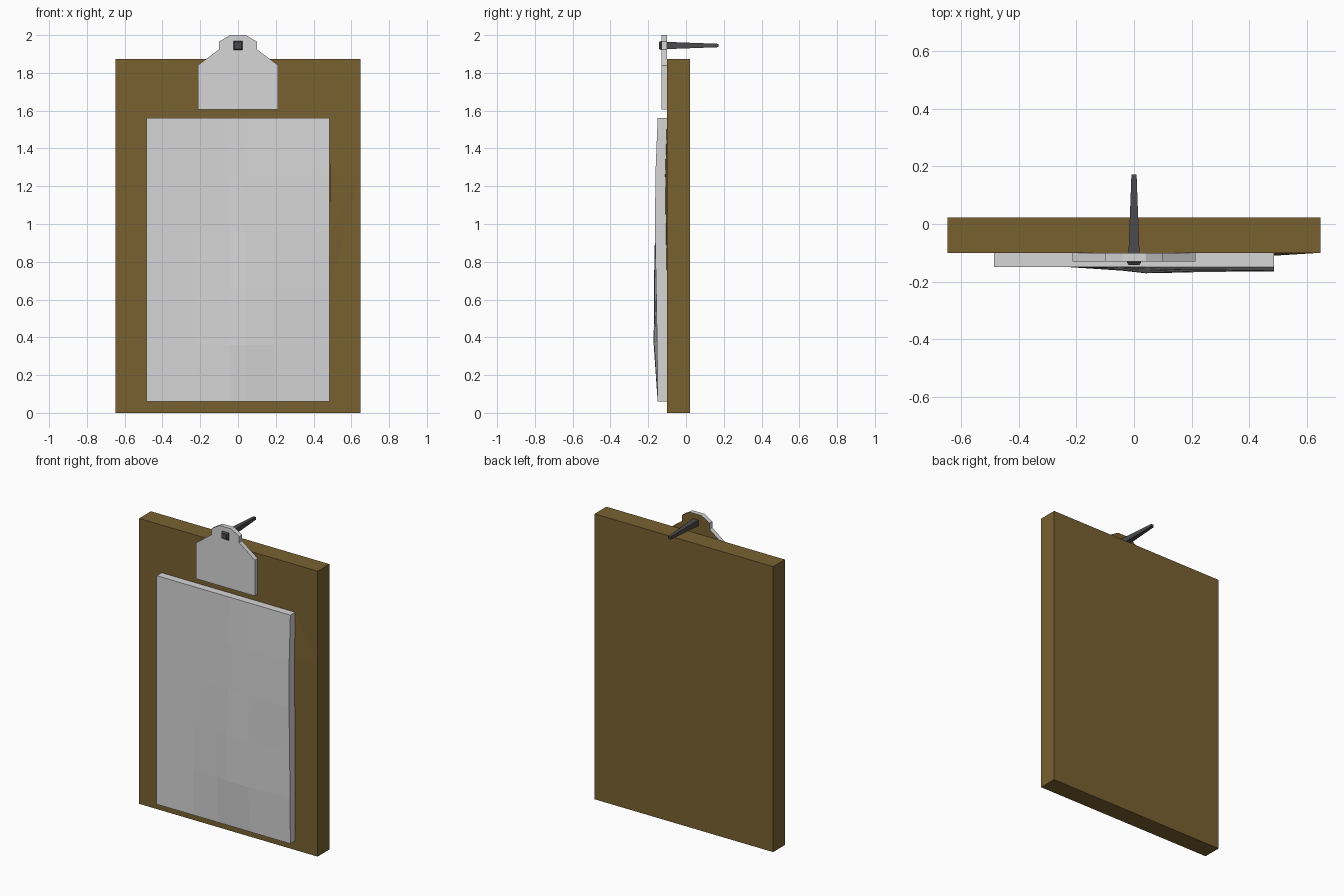
import bpy, bmesh

cube = bpy.data.objects.get("Cube")
if cube:
    bpy.data.objects.remove(cube)


def material(name, rgb):
    m = bpy.data.materials.new(name)
    m.use_nodes = True
    m.diffuse_color = (*rgb, 1)
    m.node_tree.nodes["Principled BSDF"].inputs["Base Color"].default_value = (*rgb, 1)
    return m


WOOD = material("brown wood", (0.19, 0.12, 0.03))
PALE = material("pale grey", (0.67, 0.67, 0.67))
IRON = material("dark iron", (0.07, 0.07, 0.075))


def build(name, bm, *mats):
    bmesh.ops.recalc_face_normals(bm, faces=bm.faces)
    me = bpy.data.meshes.new(name)
    bm.to_mesh(me)
    bm.free()
    for m in mats:
        me.materials.append(m)
    ob = bpy.data.objects.new(name, me)
    bpy.context.collection.objects.link(ob)
    return ob


def loft(bm, rings):
    """Skin equal-length closed rings of points and cap both ends."""
    vs = [[bm.verts.new(p) for p in r] for r in rings]
    n = len(vs[0])
    for a, b in zip(vs, vs[1:]):
        for i in range(n):
            j = (i + 1) % n
            bm.faces.new((a[i], a[j], b[j], b[i]))
    bm.faces.new(vs[0])
    bm.faces.new(vs[-1])


def rect(y, x0, x1, z0, z1):
    return [(x0, y, z0), (x1, y, z0), (x1, y, z1), (x0, y, z1)]


# Backing board
bm = bmesh.new()
loft(bm, [rect(y, -0.648, 0.648, 0, 1.873) for y in (-0.1, 0.022)])
build("board", bm, WOOD)

# Slightly warped paper stack: bulge of the front by column and row
cols = [-0.485, -0.22, -0.04, 0.04, 0.19, 0.485]
rows = [0.06, 0.36, 0.66, 0.96, 1.26, 1.56]
bulge = {1: (0, 0, 0.012, 0.021, 0.018, 0.003),
         2: (0, 0, 0.010, 0.020, 0.017, 0.008),
         3: (0, 0, 0.005, 0.012, 0.014, 0.014),
         4: (0, 0, 0.002, 0.006, 0.009, 0.012)}
bm = bmesh.new()
sheet = [[bm.verts.new((x, -0.15 - bulge.get(r, [0] * 6)[c], z))
          for c, x in enumerate(cols)] for r, z in enumerate(rows)]
for r in range(5):
    for c in range(5):
        bm.faces.new((sheet[r][c], sheet[r][c + 1], sheet[r + 1][c + 1], sheet[r + 1][c]))
border = [e for e in bm.edges if e.is_boundary]
side = bmesh.ops.extrude_edge_only(bm, edges=border)["geom"]
for v in side:
    if isinstance(v, bmesh.types.BMVert):
        v.co.y = -0.1
bmesh.ops.holes_fill(bm, edges=[e for e in bm.edges if e.is_boundary], sides=0)
build("paper_stack", bm, PALE)

# Low swell of the board beside the paper
bm = bmesh.new()
inner = [bm.verts.new((0.486, y, z)) for y, z in
         ((-0.1, 0.66), (-0.106, 0.96), (-0.11, 1.26), (-0.1, 1.56))]
outer = bm.verts.new((0.645, -0.1, 1.26))
for a, b in zip(inner, inner[1:]):
    bm.faces.new((a, b, outer))
bm.faces.new(inner)
bm.faces.new((inner[0], inner[-1], outer))
build("board_swell", bm, WOOD)

# Clip plate, pale in front and brown behind
half = [(0.213, 1.605), (0.213, 1.84), (0.1, 1.925), (0.1, 1.965), (0.042, 2.0)]
outline = half + [(-x, z) for x, z in reversed(half)]
bm = bmesh.new()
loft(bm, [[(x, y, z) for x, z in outline] for y in (-0.13, -0.1)])
clip = build("clip_plate", bm, PALE, WOOD)
for p in clip.data.polygons:
    p.material_index = int(p.normal.y > 0.9)

# Tapered square nail with a bevelled head
bm = bmesh.new()
stations = [(-0.143, 0.018), (-0.132, 0.025), (-0.122, 0.02), (-0.1, 0.019), (0.172, 0.009)]
loft(bm, [rect(y, -s, s, 1.945 - s, 1.945 + s) for y, s in stations])
build("nail", bm, IRON)
